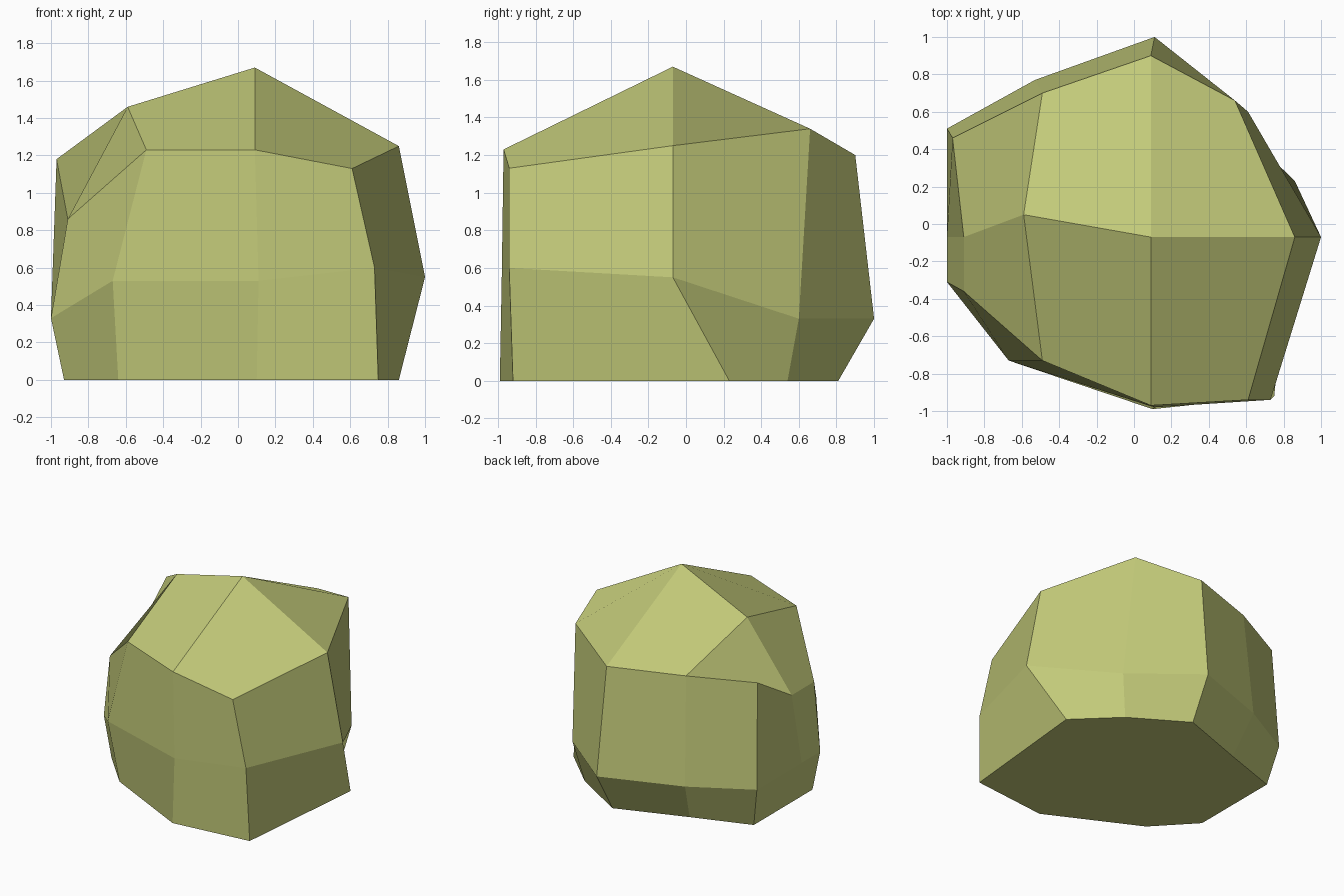
import bpy
import bmesh

# Remove only the default cube
default_cube = bpy.data.objects.get("Cube")
if default_cube:
    bpy.data.objects.remove(default_cube, do_unlink=True)


def make_material(name, color):
    material = bpy.data.materials.new(name)
    material.use_nodes = True
    material.diffuse_color = color
    material.node_tree.nodes["Principled BSDF"].inputs["Base Color"].default_value = color
    return material


def add_ring(bm, points):
    return [bm.verts.new(point) for point in points]


def bridge(bm, lower, upper):
    """Join two rings of equal length with a band of quads."""
    count = len(lower)
    for i in range(count):
        j = (i + 1) % count
        bm.faces.new((lower[j], upper[j], upper[i], lower[i]))


# Each ring starts at the front and runs counter-clockwise seen from above
base_outline = [(.10, -.99), (.75, -.92), (.86, .23), (.54, .54), (.10, .81),
                (-.46, .61), (-.93, .45), (-.93, -.07), (-.93, -.31), (-.64, -.62)]
belly_outline = [(.11, -.98, .53), (.73, -.94, .60), (1, -.07, .55),
                 (.61, .60, .33), (.11, 1, .33), (-.53, .77, .33),
                 (-1, .51, .33), (-1, -.07, .33), (-1, -.31, .33), (-.67, -.73, .53)]
shoulder_outline = [(.09, -.97, 1.23), (.61, -.94, 1.13), (.86, -.07, 1.25),
                    (.54, .66, 1.34), (.09, .90, 1.20), (-.49, .70, 1.20),
                    (-.97, .46, 1.18), (-.91, -.07, .86), (-.91, -.36, .86),
                    (-.49, -.73, 1.23)]

bm = bmesh.new()
base = add_ring(bm, [(x, y, 0) for x, y in base_outline])
belly = add_ring(bm, belly_outline)
shoulder = add_ring(bm, shoulder_outline)

# Flat underside and the two bands of side facets
bm.faces.new(list(reversed(base)))
bridge(bm, base, belly)
bridge(bm, belly, shoulder)

# Crown: four large facets meeting at the peak
peak = bm.verts.new((.09, -.07, 1.67))
ridge = bm.verts.new((-.59, .05, 1.46))
(front, front_left, left, back_left, back, back_right,
 low_back, low_middle, low_front, front_right) = shoulder
bm.faces.new((peak, front, front_left, left))
bm.faces.new((peak, left, back_left, back))
bm.faces.new((peak, back, back_right, ridge))
bm.faces.new((peak, ridge, front_right, front))

# Chipped side below the ridge: two slanting facets
bm.faces.new((ridge, back_right, low_back, low_middle))
bm.faces.new((ridge, low_middle, low_front, front_right))

bmesh.ops.recalc_face_normals(bm, faces=bm.faces[:])
mesh = bpy.data.meshes.new("boulder")
bm.to_mesh(mesh)
bm.free()
mesh.materials.append(make_material("olive_stone", (.54, .585, .19, 1)))
boulder = bpy.data.objects.new("boulder", mesh)
bpy.context.scene.collection.objects.link(boulder)
